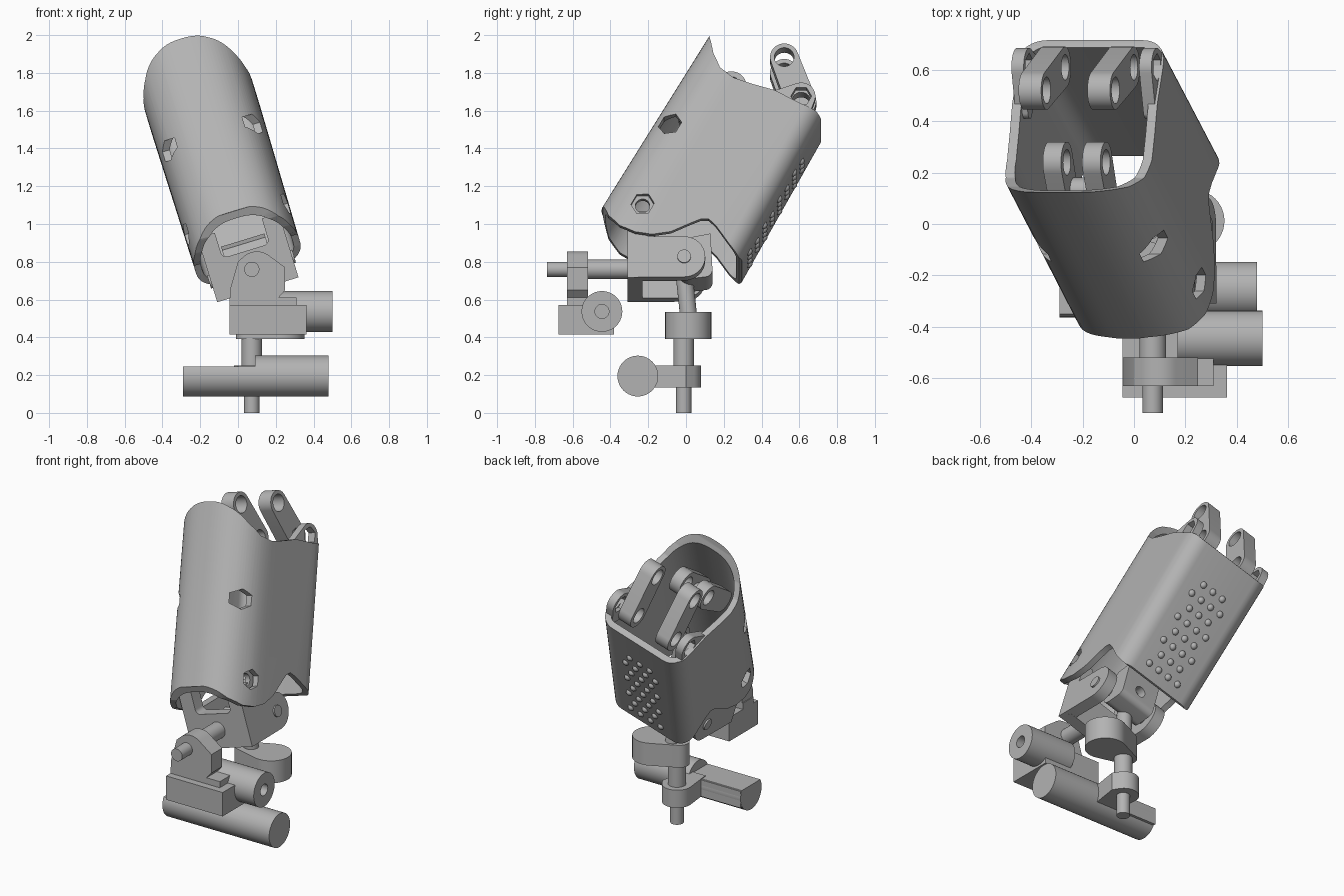
import bpy, bmesh, math
from mathutils import Matrix, Vector
from mathutils.geometry import convex_hull_2d

if "Cube" in bpy.data.objects:
    bpy.data.objects.remove(bpy.data.objects["Cube"])

grey = bpy.data.materials.new("plastic_grey")
grey.use_nodes = True
GREY = (0.45, 0.45, 0.45, 1)
grey.diffuse_color = GREY
grey.node_tree.nodes["Principled BSDF"].inputs["Base Color"].default_value = GREY

# Frames: world, sideways-leaning bracket, and forward-leaning sleeve
WORLD = Matrix.Identity(4)
LEAN = Matrix.Translation((0.06, 0, 0.8)) @ Matrix.Rotation(math.radians(-17), 4, 'Y')
SLEEVE = LEAN @ Matrix.Rotation(math.radians(-29), 4, 'X')


def finish(bm, name, frame):
    bmesh.ops.recalc_face_normals(bm, faces=bm.faces)
    mesh = bpy.data.meshes.new(name)
    bm.to_mesh(mesh)
    bm.free()
    mesh.transform(frame)
    mesh.materials.append(grey)
    obj = bpy.data.objects.new(name, mesh)
    bpy.context.collection.objects.link(obj)
    return obj


def hull(*circles, n=40):
    """Outline around circles (a, b, radius); radius 0 is a corner."""
    pts = []
    for a, b, r in circles:
        for i in range(n if r else 1):
            k = 2 * math.pi * i / n
            pts.append((a + r * math.cos(k), b + r * math.sin(k)))
    return [pts[i] for i in convex_hull_2d([Vector(p) for p in pts])]


def box2(a0, a1, b0, b1):
    return [(a0, b0), (a1, b0), (a1, b1), (a0, b1)]


def prism(name, pts, lo, hi, axis='x', frame=WORLD):
    """Extrude an outline along one axis."""
    place = {'x': lambda a, b, h: (h, a, b), 'y': lambda a, b, h: (a, h, b),
             'z': lambda a, b, h: (a, b, h)}[axis]
    bm = bmesh.new()
    low, high = ([bm.verts.new(place(a, b, h)) for a, b in pts] for h in (lo, hi))
    bm.faces.new(low)
    bm.faces.new(high)
    for i in range(len(pts)):
        j = (i + 1) % len(pts)
        bm.faces.new((low[i], low[j], high[j], high[i]))
    return finish(bm, name, frame)


def activate(obj):
    bpy.ops.object.select_all(action='DESELECT')
    obj.select_set(True)
    bpy.context.view_layer.objects.active = obj


def cut(obj, *cutters):
    activate(obj)
    for c in cutters:
        m = obj.modifiers.new("cut", 'BOOLEAN')
        m.operation, m.solver, m.object = 'DIFFERENCE', 'EXACT', c
        bpy.ops.object.modifier_apply(modifier=m.name)
        bpy.data.objects.remove(c)
    return obj


# Sleeve: full rounded front, flat back with soft corners
def section(front, back, half, r=0.1, mid=-0.2, power=2 / 2.5):
    pts = []
    for i in range(49):
        c, s = math.cos(math.pi * i / 48), math.sin(math.pi * i / 48)
        pts.append((half * math.copysign(abs(c) ** power, c),
                    mid + (front - mid) * abs(s) ** power))
    for sx, start in ((-1, math.pi), (1, math.pi / 2)):
        for i in range(9):
            k = start - math.pi / 2 * i / 8
            pts.append((sx * (half - r) + r * math.cos(k), back - r + r * math.sin(k)))
    return pts


bm = bmesh.new()
rings = [[bm.verts.new((u, v, t)) for u, v in section(f, b, h)]
         for f, b, h, t in ((-0.541, 0.29, 0.283, -0.4), (-0.478, 0.268, 0.3, 1.5))]
for i in range(len(rings[0])):
    j = (i + 1) % len(rings[0])
    bm.faces.new((rings[0][i], rings[0][j], rings[1][j], rings[1][i]))
sleeve = finish(bm, "sleeve", SLEEVE)
activate(sleeve)
wall = sleeve.modifiers.new("wall", 'SOLIDIFY')
wall.thickness, wall.offset = 0.037, -1
bpy.ops.object.modifier_apply(modifier=wall.name)

top_edge = [(0.125, 2), (0.125, 1.2), (0.145, 1.08), (0.18, 0.99), (0.25, 0.93),
            (0.35, 0.895), (0.47, 0.86), (0.6, 0.79), (0.69, 0.75), (0.73, 0.71),
            (1.2, 0.6), (1.2, 2)]
low_edge = [(-0.8, 0.34), (-0.44, 0.28), (-0.41, 0.19), (-0.35, 0.12), (-0.27, 0.08),
            (-0.18, 0.065), (-0.08, 0.08), (0.02, 0.125), (0.08, 0.15), (0.12, 0.15),
            (0.16, 0.11), (0.23, 0.01), (0.28, -0.05), (0.5, -0.08), (0.5, -1), (-0.8, -1)]
cut(sleeve, prism("top_cutter", top_edge, -1, 1, 'x', LEAN),
    prism("low_cutter", low_edge, -1, 1, 'x', LEAN),
    *[prism("hex_cutter", hull((y, w, 0.062), n=6), -1, 1, 'x', LEAN)
      for y, w in ((-0.085, 0.69), (-0.23, 0.237))])

# Washers set inside the lower hexagonal holes
for side, u in (("left", 0.22), ("right", -0.22)):
    cut(prism(side + "_washer", hull((-0.23, 0.237, 0.07)), u - 0.017, u + 0.017, 'x', LEAN),
        prism("bore", hull((-0.23, 0.237, 0.038)), -1, 1, 'x', LEAN))

# Grip studs in staggered rows on the flat back
bm = bmesh.new()
for row in range(8):
    n = 4 - row % 2
    for c in range(n):
        t = 0.18 + 0.083 * row
        at = Vector(((c - (n - 1) / 2) * 0.075, 0.28 - 0.0116 * t, t))
        bmesh.ops.create_uvsphere(bm, u_segments=14, v_segments=8, radius=0.022,
                                  matrix=Matrix.Translation(at))
finish(bm, "grip_studs", SLEEVE)

# Links and lugs at the sleeve mouth
for side, u in (("left", 0.145), ("right", -0.135)):
    link = prism(side + "_rear_link", hull((0.61, 0.83, 0.08), (0.52, 1.075, 0.075)),
                 u - 0.046, u + 0.046, 'x', LEAN)
    cut(link, prism("bore", hull((0.52, 1.075, 0.052)), -1, 1, 'x', LEAN),
        prism("bore", hull((0.61, 0.83, 0.05)), -1, 1, 'x', LEAN))
for side, u in (("left", 0.26), ("right", -0.26)):
    boss = prism(side + "_rear_boss",
                 hull((0.61, 0.83, 0.075), (0.44, 0.82, 0.03), (0.6, 0.76, 0.06)),
                 u - 0.025, u + 0.025, 'x', LEAN)
    cut(boss, prism("bore", hull((0.61, 0.83, 0.055), n=6), -1, 1, 'x', LEAN))
for side, u in (("left", 0.075), ("right", -0.085)):
    lug = prism(side + "_front_lug", hull((0.24, 0.94, 0.08), (0.03, 0.82, 0.07)),
                u - 0.037, u + 0.037, 'x', LEAN)
    cut(lug, prism("bore", hull((0.24, 0.94, 0.05)), -1, 1, 'x', LEAN))
prism("front_lug_bridge", hull((0.13, 0.85, 0.05), (0.03, 0.8, 0.06)), -0.085, 0.075, 'x', LEAN)

# Leaning clevis under the sleeve
for side, u in (("left", 0.19), ("right", -0.19)):
    prism(side + "_clevis_plate",
          hull((-0.31, -0.155, 0), (-0.31, 0.07, 0), (-0.01, -0.04, 0.112)),
          u - 0.035, u + 0.035, 'x', LEAN)
    prism(side + "_clevis_ear", box2(-0.31, -0.2, 0.05, 0.21), u - 0.035, u + 0.035, 'x', LEAN)
web = prism("clevis_web", box2(-0.2, 0.2, -0.155, 0.2), -0.31, -0.23, 'y', LEAN)
cut(web, prism("window", hull((-0.1, 0.09, 0.03), (0.1, 0.09, 0.03), (-0.1, 0.4, 0.03),
                              (0.1, 0.4, 0.03)), -1, 1, 'y', LEAN))
prism("pivot_pin", hull((-0.01, -0.04, 0.036)), -0.235, 0.235, 'x', LEAN)
knuckle = prism("knuckle_block", hull((0.02, -0.07, 0.06), (0.1, -0.08, 0.04), (0.13, 0.12, 0),
                                      (0.03, 0.1, 0)), -0.12, 0.12, 'x', LEAN)
cut(knuckle, prism("bore", hull((0, -0.02, 0.035)), 0.08, 1, 'y', LEAN))


def rod(name, start, end, r):
    a, b = Vector(start), Vector(end)
    frame = Matrix.Translation(a) @ (b - a).to_track_quat('Z', 'Y').to_matrix().to_4x4()
    return prism(name, hull((0, 0, r)), 0, (b - a).length, 'z', frame)


# Front spindle and hanging carriage
rod("front_spindle_tip", (0.073, -0.735, 0.76), (0.073, -0.6, 0.76), 0.04)
rod("front_spindle", (0.073, -0.54, 0.76), (0.073, -0.27, 0.76), 0.052)
prism("spindle_flange", hull((0.1, 0.75, 0.105), (0, 0.8, 0), (-0.04, 0.66, 0), (-0.04, 0.56, 0),
                             (0.25, 0.77, 0), (0.25, 0.65, 0), (0.17, 0.56, 0)),
      -0.63, -0.52, 'y')
prism("carriage_block", box2(-0.045, 0.362, 0.415, 0.57), -0.675, -0.38, 'y')
prism("carriage_step", box2(-0.045, 0.31, 0.56, 0.61), -0.63, -0.52, 'y')
barrel = rod("carriage_barrel", (0.17, -0.445, 0.537), (0.5, -0.445, 0.537), 0.108)
cut(barrel, prism("bore", hull((-0.445, 0.537, 0.037)), 0.4, 1))

# Post, collars and tilted neck
rod("post_tip", (0.073, -0.012, 0), (0.073, -0.012, 0.15), 0.04)
rod("post", (0.073, -0.012, 0.24), (0.073, -0.012, 0.42), 0.054)
rod("neck", (0.09, 0.015, 0.5), (0.06, -0.015, 0.78), 0.045)
prism("upper_collar", hull((0.23, 0.012, 0.122), (0.05, -0.005, 0.06)), 0.39, 0.535, 'z')
prism("lower_collar", hull((0.07, -0.01, 0.09), (0.17, 0, 0), (0.14, -0.2, 0),
                           (0, -0.2, 0)), 0.135, 0.25, 'z')

# Cross roller, with its right half planed flat on top and squared at the back
roller = rod("cross_roller", (-0.29, -0.255, 0.195), (0.478, -0.255, 0.195), 0.108)
cut(roller, prism("planer", box2(-1, 0.09, 0.245, 0.5), -1, 0.5, 'y'))
prism("roller_rail", box2(-0.28, -0.148, 0.135, 0.243), -0.288, 0.05)

for obj in list(bpy.context.scene.objects):
    if obj.type == 'MESH' and obj.data.materials and obj.data.materials[0] == grey:
        activate(obj)
        bpy.ops.object.shade_smooth_by_angle(angle=math.radians(30))
